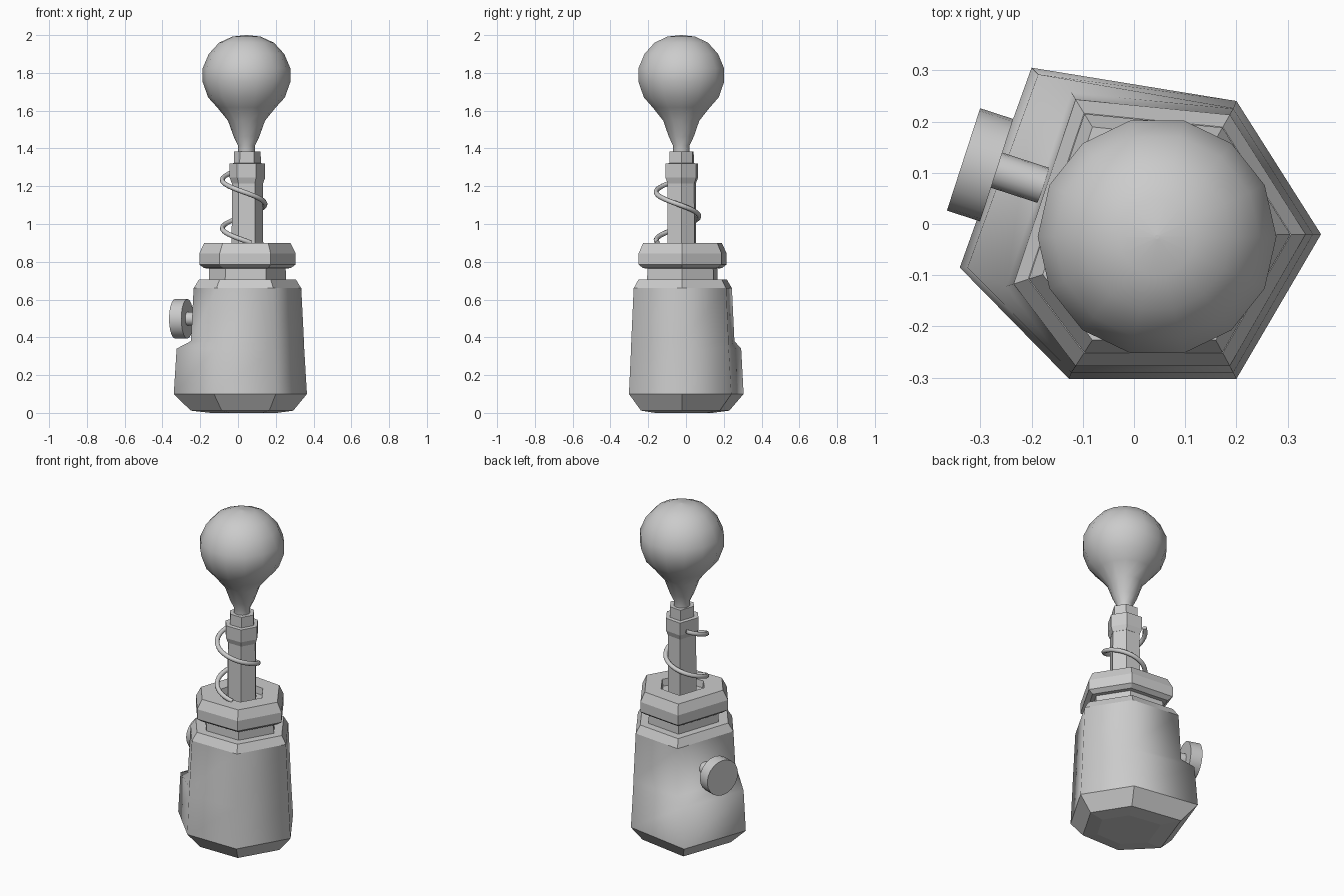
import bpy, bmesh, math
from mathutils import Vector, Matrix

if "Cube" in bpy.data.objects:
    bpy.data.objects.remove(bpy.data.objects["Cube"])

CX, CY = 0.05, -0.025
# irregular six-sided outline at the shoulder, and the flared base outline with its bulge
HEX = [(0.335, -0.02), (0.187, 0.213), (-0.114, 0.243),
       (-0.235, -0.117), (-0.114, -0.277), (0.187, -0.277)]
BASE = [(0.365, -0.02), (0.20, 0.24), (-0.20, 0.305),
        (-0.34, -0.085), (-0.127, -0.302), (0.20, -0.302)]


def ring(s, z, outline=HEX):
    return [(CX + (x - CX) * s, CY + (y - CY) * s, z) for x, y in outline]


def circle(r, z, n, cx=0.045, cy=CY):
    return [(cx + r * math.cos(math.tau * i / n), cy + r * math.sin(math.tau * i / n), z)
            for i in range(n)]


def loft(name, rings, smooth=()):
    """Skin rings bottom to top, cap both ends; smooth lists the wall bands to shade smooth."""
    bm = bmesh.new()
    rows = [[bm.verts.new(p) for p in r] for r in rings]
    n = len(rows[0])
    for k in range(len(rows) - 1):
        a, b = rows[k], rows[k + 1]
        for i in range(n):
            j = (i + 1) % n
            bm.faces.new((a[i], a[j], b[j], b[i])).smooth = k in smooth
    bm.faces.new(rows[0][::-1])
    bm.faces.new(rows[-1])
    bmesh.ops.recalc_face_normals(bm, faces=bm.faces)
    me = bpy.data.meshes.new(name)
    bm.to_mesh(me)
    bm.free()
    ob = bpy.data.objects.new(name, me)
    bpy.context.collection.objects.link(ob)
    return ob


# body: chamfered foot, bulge on the back-left side, tapered walls, shoulder
bulge = ring(1.055, 0.34)
bulge[2], bulge[3] = (-0.187, 0.292, 0.34), (-0.325, -0.085, 0.34)
loft("body", [ring(0.5, 0.0, BASE), ring(0.77, 0.012, BASE), ring(1, 0.1, BASE), bulge,
              ring(1.05, 0.38), ring(1, 0.66), ring(0.9, 0.706)], smooth=(2, 3, 4))

# neck and collar with a recessed top
loft("collar", [ring(0.72, 0.69), ring(0.71, 0.765), ring(0.8, 0.766), ring(0.895, 0.785),
                ring(0.895, 0.845), ring(0.8, 0.9), ring(0.44, 0.9), ring(0.42, 0.86)])

# six-sided shaft, nut and tip
loft("shaft", [ring(0.295, 0.85), ring(0.285, 1.25)])
loft("nut", [ring(0.29, 1.215), ring(0.33, 1.245), ring(0.33, 1.32), ring(0.25, 1.322),
             ring(0.245, 1.385)])

# fourteen-sided bulb handle
bulb = [(0.045, 1.37), (0.045, 1.415), (0.068, 1.463), (0.098, 1.547), (0.155, 1.617),
        (0.203, 1.67), (0.233, 1.754), (0.233, 1.823), (0.20, 1.90), (0.145, 1.96),
        (0.075, 1.992), (0.004, 2.0)]
loft("bulb", [circle(r, z, 14) for r, z in bulb], smooth=range(len(bulb)))

# side knob and its stem, turned outward
axis = Vector((-0.951, 0.309, 0))
turn = axis.to_track_quat('Z', 'Y').to_matrix().to_4x4()
for name, r, start, end, n in (("knob", 0.105, 0.0, 0.068, 20), ("knob_stem", 0.036, -0.13, 0.01, 16)):
    ob = loft(name, [circle(r, start, n, 0, 0), circle(r, end, n, 0, 0)], smooth=(0,))
    ob.matrix_world = Matrix.Translation((-0.268, 0.105, 0.498)) @ turn

# coil spring around the shaft
cu = bpy.data.curves.new("spring", 'CURVE')
cu.dimensions = '3D'
cu.bevel_depth = 0.013
cu.bevel_resolution = 2
cu.use_fill_caps = True
sp = cu.splines.new('POLY')
N = 48
sp.points.add(N)
for i in range(N + 1):
    t = i / N
    deg = -70 - 525 * t
    z = 0.9 + 0.372 * t
    r = 0.113
    sp.points[i].co = (0.03 + r * math.cos(math.radians(deg)),
                       -0.045 + r * math.sin(math.radians(deg)), z, 1)
sp.use_smooth = True
bpy.context.collection.objects.link(bpy.data.objects.new("spring", cu))
